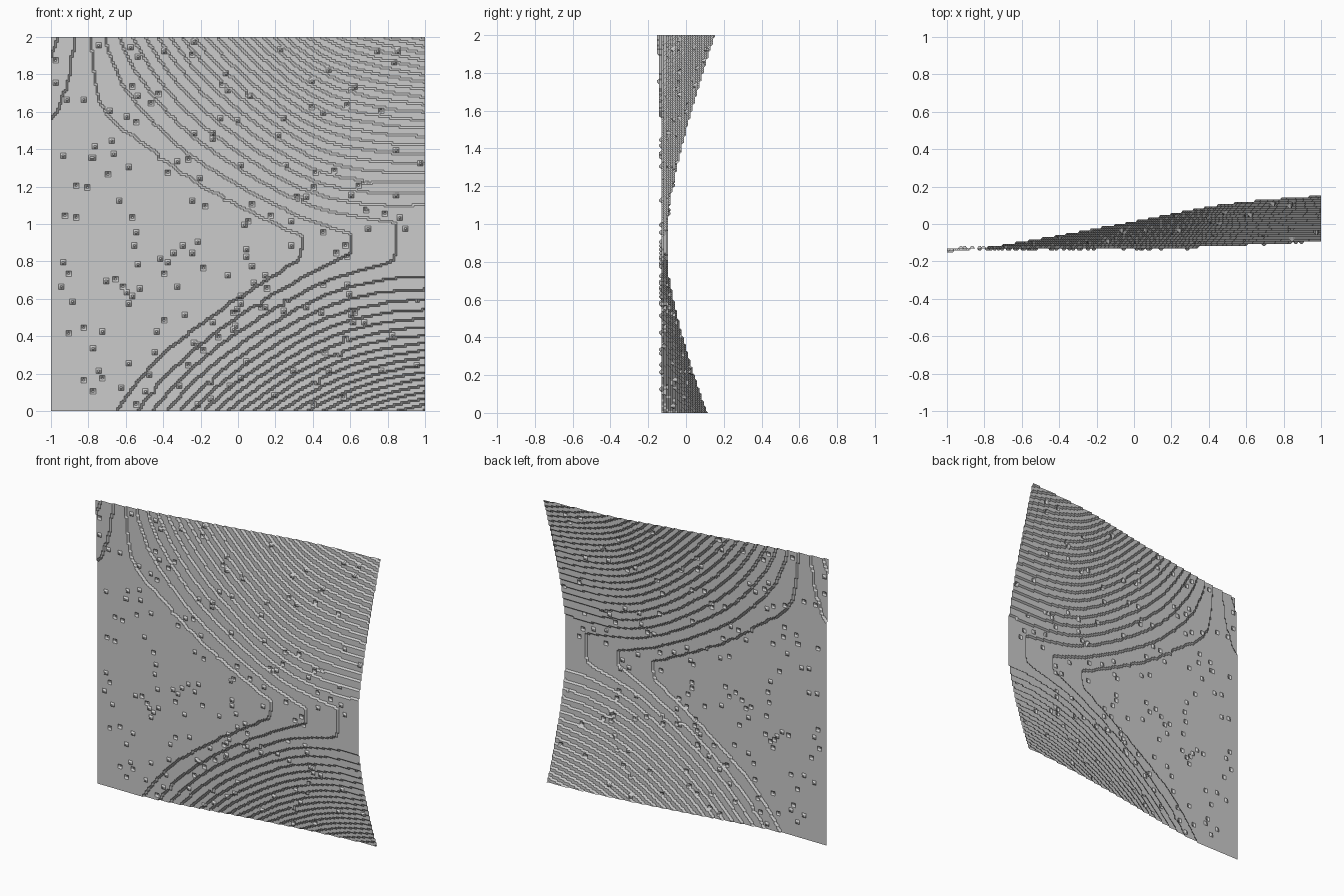
import bpy, bmesh, random
from mathutils import Vector, noise

if "Cube" in bpy.data.objects:
    bpy.data.objects.remove(bpy.data.objects["Cube"])

random.seed(4)
N = 200                      # grid cells per side
LOW, STEP = -0.1535, 0.01181  # lowest terrace and terrace height


def curve(points, x):
    """Smooth (Catmull-Rom style) interpolation through (x, value) points."""
    pts = points
    if x <= pts[0][0]:
        return pts[0][1]
    if x >= pts[-1][0]:
        return pts[-1][1]

    def slope(i):
        a, b = pts[max(i - 1, 0)], pts[min(i + 1, len(pts) - 1)]
        return (b[1] - a[1]) / (b[0] - a[0])

    for i in range(len(pts) - 1):
        (x0, y0), (x1, y1) = pts[i], pts[i + 1]
        if x <= x1:
            w = x1 - x0
            t = (x - x0) / w
            return ((2*t**3 - 3*t**2 + 1) * y0 + (t**3 - 2*t**2 + t) * w * slope(i)
                    + (3*t**2 - 2*t**3) * y1 + (t**3 - t**2) * w * slope(i + 1))


# depth along the valley, the top edge and the bottom edge
VALLEY = [(-1, -.129), (0, -.129), (.2, -.1275), (.34, -.1239), (.6, -.112), (.85, -.1), (1, -.097)]
TOP = [(-1, -.152), (-.8, -.126), (-.6, -.095), (-.4, -.06), (0, .015), (.4, .093), (.6, .12), (1, .153)]
BOTTOM = [(-1, -.129), (-.65, -.124), (-.4, -.092), (0, -.02), (.4, .045), (.7, .085), (1, .113)]
# heights at which the sheet starts bending upward and downward
BEND_UP = [(-1, 1.3), (-.6, 1.35), (-.2, 1.13), (.34, .93), (1, 1.04)]
BEND_DOWN = [(-1, .05), (-.7, .12), (-.37, .42), (.34, .83), (1, .79)]


def depth(x, z):
    v, up, down = curve(VALLEY, x), curve(BEND_UP, x), curve(BEND_DOWN, x)
    y = v
    if z > up:
        y += (curve(TOP, x) - v) * ((z - up) / (2 - up)) ** 1.25
    elif z < down:
        y += (curve(BOTTOM, x) - v) * ((down - z) / down) ** 1.35
    return y + 0.0008 * noise.noise(Vector((x * 14, z * 14, 0)))


# terraced depth levels, with a scatter of single-cell specks
levels = [[max(0, min(26, round((depth(2*i/N - 1, 2*j/N) - LOW) / STEP)))
           for i in range(N + 1)] for j in range(N + 1)]
for _ in range(190):
    i, j = random.randint(2, N - 3), random.randint(2, N - 3)
    k = max(0, min(26, levels[j][i] + random.choice((-1, -1, 1))))
    for a in (0, 1):
        for b in (0, 1):
            levels[j + b][i + a] = k

# curved sheet
bm = bmesh.new()
grid = [[bm.verts.new((2*i/N - 1, LOW + STEP * levels[j][i], 2*j/N))
         for i in range(N + 1)] for j in range(N + 1)]
for j in range(N):
    for i in range(N):
        bm.faces.new((grid[j][i], grid[j][i+1], grid[j+1][i+1], grid[j+1][i]))
mesh = bpy.data.meshes.new("terraced_sheet")
bm.to_mesh(mesh)
bm.free()
sheet = bpy.data.objects.new("terraced_sheet", mesh)
bpy.context.collection.objects.link(sheet)
